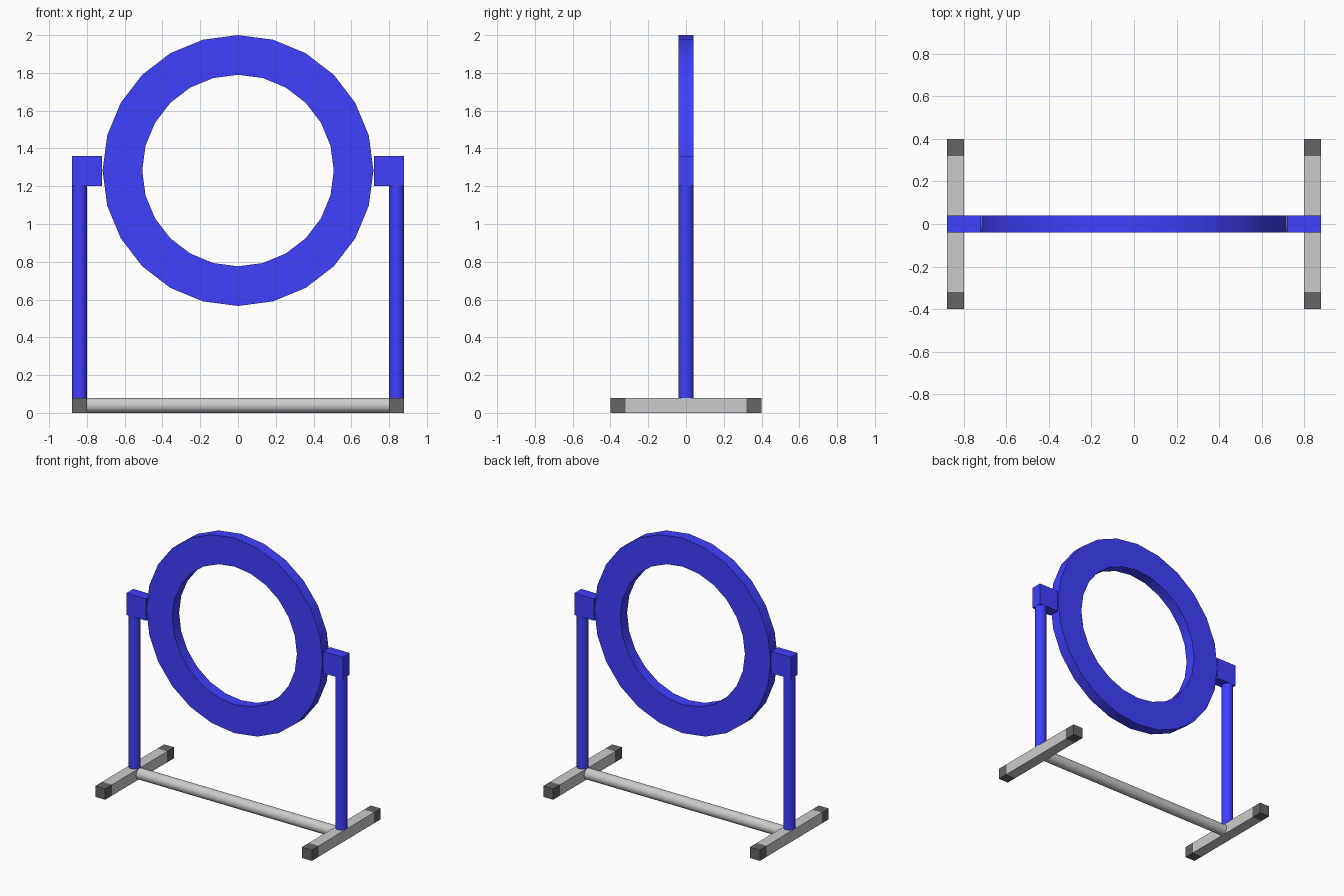
import bpy
import bmesh
from math import sin, cos, pi, radians
from mathutils import Matrix

if "Cube" in bpy.data.objects:
    bpy.data.objects.remove(bpy.data.objects["Cube"])


def material(name, colour):
    mat = bpy.data.materials.new(name)
    mat.diffuse_color = (*colour, 1)
    mat.use_nodes = True
    mat.node_tree.nodes["Principled BSDF"].inputs["Base Color"].default_value = mat.diffuse_color
    return mat


BLUE = material("blue", (0.05, 0.05, 1.0))
BLACK = material("black", (0.13, 0.13, 0.13))
T = 0.08      # tube thickness shared by all parts
POST_X = 0.84


def finish(bm, name, mat=None, smooth=False):
    bmesh.ops.recalc_face_normals(bm, faces=bm.faces)
    mesh = bpy.data.meshes.new(name)
    bm.to_mesh(mesh)
    bm.free()
    obj = bpy.data.objects.new(name, mesh)
    bpy.context.collection.objects.link(obj)
    if mat:
        mesh.materials.append(mat)
    if smooth:
        bpy.ops.object.select_all(action='DESELECT')
        obj.select_set(True)
        bpy.context.view_layer.objects.active = obj
        bpy.ops.object.shade_smooth_by_angle(angle=radians(30))
    return obj


def box(name, centre, size, mat=None):
    bm = bmesh.new()
    bmesh.ops.create_cube(bm, size=1, matrix=Matrix.Translation(centre) @ Matrix.Diagonal((*size, 1)))
    return finish(bm, name, mat)


def tube(name, centre, length, axis='Z', mat=None):
    turn = Matrix.Rotation(pi / 2, 4, 'Y') if axis == 'X' else Matrix.Identity(4)
    bm = bmesh.new()
    bmesh.ops.create_cone(bm, cap_ends=True, segments=24, radius1=T / 2, radius2=T / 2,
                          depth=length, matrix=Matrix.Translation(centre) @ turn)
    return finish(bm, name, mat, smooth=True)


def ring(name, z, outer, inner, sides, mat):
    # Rectangular section swept around the y axis
    section = [(outer, -T / 2), (outer, T / 2), (inner, T / 2), (inner, -T / 2)]
    bm = bmesh.new()
    loops = []
    for i in range(sides):
        a = 2 * pi * i / sides
        loops.append([bm.verts.new((r * cos(a), y, z + r * sin(a))) for r, y in section])
    for i in range(sides):
        p, q = loops[i], loops[(i + 1) % sides]
        for j in range(4):
            k = (j + 1) % 4
            bm.faces.new((p[j], p[k], q[k], q[j]))
    return finish(bm, name, mat, smooth=True)


# Hoop and floor bar
ring("hoop", 1.283, 0.717, 0.507, 24, BLUE)
tube("floor_bar", (0, 0, T / 2), 1.6, 'X')

# Both side stands
for side, s in (("left", -1), ("right", 1)):
    x = s * POST_X
    tube(side + "_post", (x, 0, 0.64), 1.12, mat=BLUE)
    box(side + "_bracket", (s * 0.80, 0, 1.28), (0.16, T, 0.16), BLUE)
    box(side + "_foot", (x, 0, T / 2), (T, 0.64, T))
    for end, e in (("front", -1), ("back", 1)):
        box(f"{side}_{end}_foot_cap", (x, e * 0.36, T / 2), (T, T, T), BLACK)
